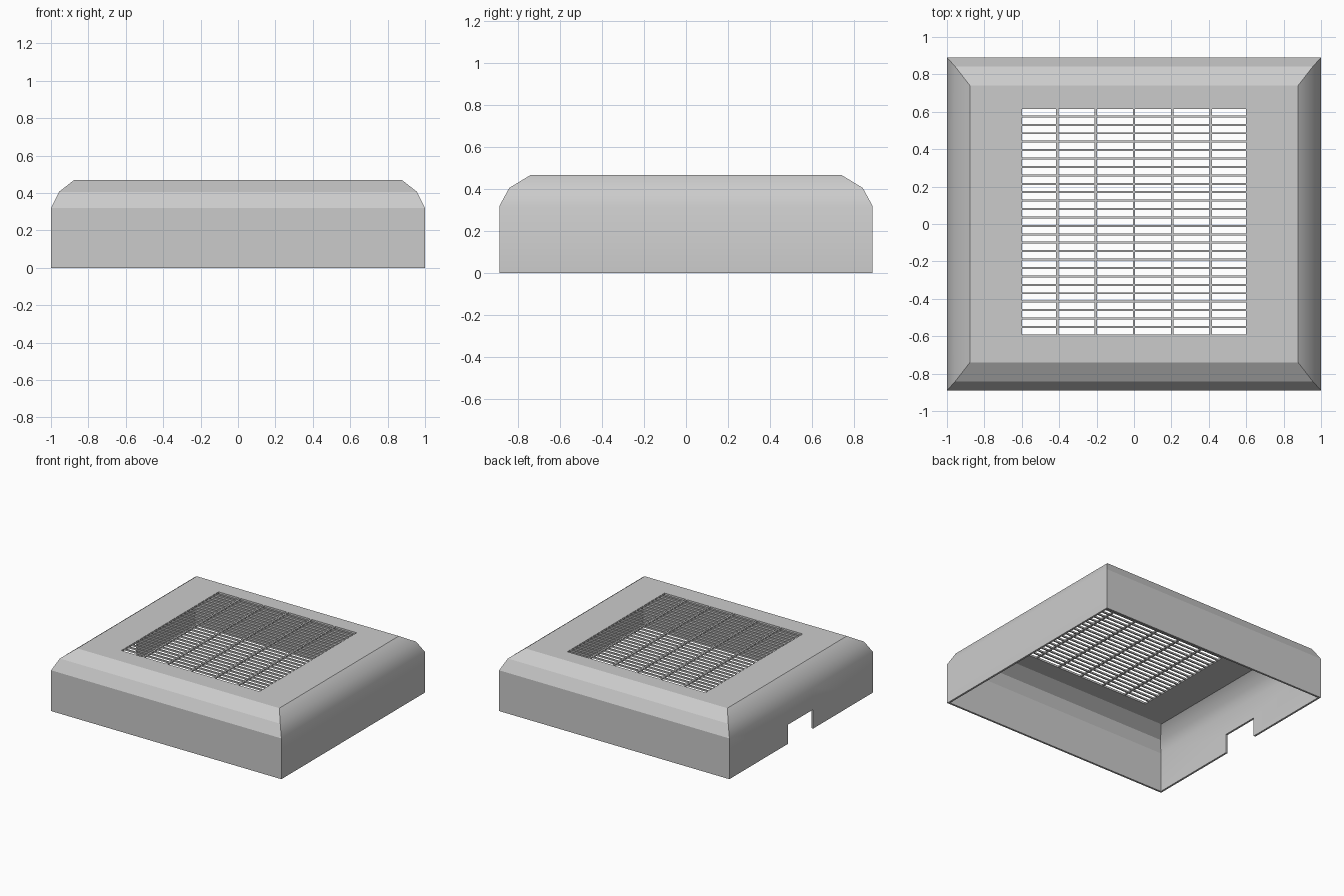
import bpy, bmesh, math

cube = bpy.data.objects.get("Cube")
if cube:
    bpy.data.objects.remove(cube, do_unlink=True)

WALL = 0.015
TOP = 0.468

grey = bpy.data.materials.new("plain_grey")
grey.use_nodes = True
colour = (0.6, 0.6, 0.6, 1)
grey.diffuse_color = colour
grey.node_tree.nodes["Principled BSDF"].inputs["Base Color"].default_value = colour


def make_object(name, bm, thickness):
    """Turn a sheet into a solid part, thickened inwards from its outer side."""
    bmesh.ops.recalc_face_normals(bm, faces=bm.faces)
    top = max(bm.faces, key=lambda f: f.calc_center_median().z)
    if top.normal.z < 0:
        bmesh.ops.reverse_faces(bm, faces=bm.faces)
    mesh = bpy.data.meshes.new(name)
    bm.to_mesh(mesh)
    bm.free()
    mesh.materials.append(grey)
    obj = bpy.data.objects.new(name, mesh)
    bpy.context.collection.objects.link(obj)
    bpy.ops.object.select_all(action='DESELECT')
    obj.select_set(True)
    bpy.context.view_layer.objects.active = obj
    solid = obj.modifiers.new("thickness", 'SOLIDIFY')
    solid.thickness = thickness
    solid.offset = -1
    solid.use_even_offset = True
    bpy.ops.object.modifier_apply(modifier=solid.name)
    bpy.ops.object.shade_smooth_by_angle(angle=math.radians(30))
    return obj


# Cover: rectangular rings (x min, x max, y min, y max, z) from rim to vent opening
VENT = (-0.6, 0.6, -0.59, 0.615)
rings = [(-x, x, -y, y, z) for x, y, z in (
    (1, 0.89, 0), (1, 0.89, 0.32), (0.957, 0.843, 0.406), (0.878, 0.741, TOP))]
rings.append((*VENT, TOP))

bm = bmesh.new()
loops = [[bm.verts.new(p) for p in ((a, c, z), (b, c, z), (b, d, z), (a, d, z))]
         for a, b, c, d, z in rings]
for low, high in zip(loops, loops[1:]):
    for i in range(4):
        j = (i + 1) % 4
        bm.faces.new((low[i], low[j], high[j], high[i]))


# Cable notch in the lower edge of one side wall
def side_faces():
    return [f for f in bm.faces if all(v.co.x < -0.999 for v in f.verts)]


def cut(faces, point, normal):
    edges = {e for f in faces for e in f.edges}
    verts = {v for f in faces for v in f.verts}
    bmesh.ops.bisect_plane(bm, geom=list(verts) + list(edges) + faces,
                           plane_co=point, plane_no=normal)


def notch_faces():
    return [f for f in side_faces() if abs(f.calc_center_median().y) < 0.1]


for y in (-0.15, 0.16):
    cut(side_faces(), (0, y, 0), (0, 1, 0))
cut(notch_faces(), (0, 0, 0.15), (0, 0, 1))
lower = min(notch_faces(), key=lambda f: f.calc_center_median().z)
bmesh.ops.delete(bm, geom=[lower], context='FACES')
cover = make_object("cover", bm, WALL)

# Crisp crease where the front and back walls meet the bevel
shading = cover.data.attributes.get("sharp_edge")
for edge in cover.data.edges:
    a, b = (cover.data.vertices[i].co for i in edge.vertices)
    level = abs(a.z - b.z) < 0.001 and 0.3 < a.z < 0.33
    if level and abs(a.y - b.y) < 0.001 and abs(a.y) > 0.86:
        edge.use_edge_sharp = True

# Vent grille: a thin sheet with a grid of slots left open
COLUMNS, ROWS = 6, 27
COLUMN_BAR, ROW_BAR = 0.013, 0.0105


def bar_edges(start, end, spacing, centre, count, bar):
    """Alternating slot and bar boundaries along one axis."""
    inner = [centre + (i - count / 2) * spacing + s * bar / 2
             for i in range(1, count) for s in (-1, 1)]
    return [start] + inner + [end]


x0, x1, y0, y1 = VENT
row_pitch = (y1 - y0 + ROW_BAR) / ROWS
xs = bar_edges(x0, x1, 0.205, 0, COLUMNS, COLUMN_BAR)
ys = bar_edges(y0, y1, row_pitch, (y0 + y1) / 2, ROWS, ROW_BAR)

bm = bmesh.new()
grid = [[bm.verts.new((x, y, TOP)) for x in xs] for y in ys]
for r in range(len(ys) - 1):
    for c in range(len(xs) - 1):
        if r % 2 or c % 2:
            bm.faces.new((grid[r][c], grid[r][c + 1], grid[r + 1][c + 1], grid[r + 1][c]))
make_object("vent_grille", bm, 0.012)
